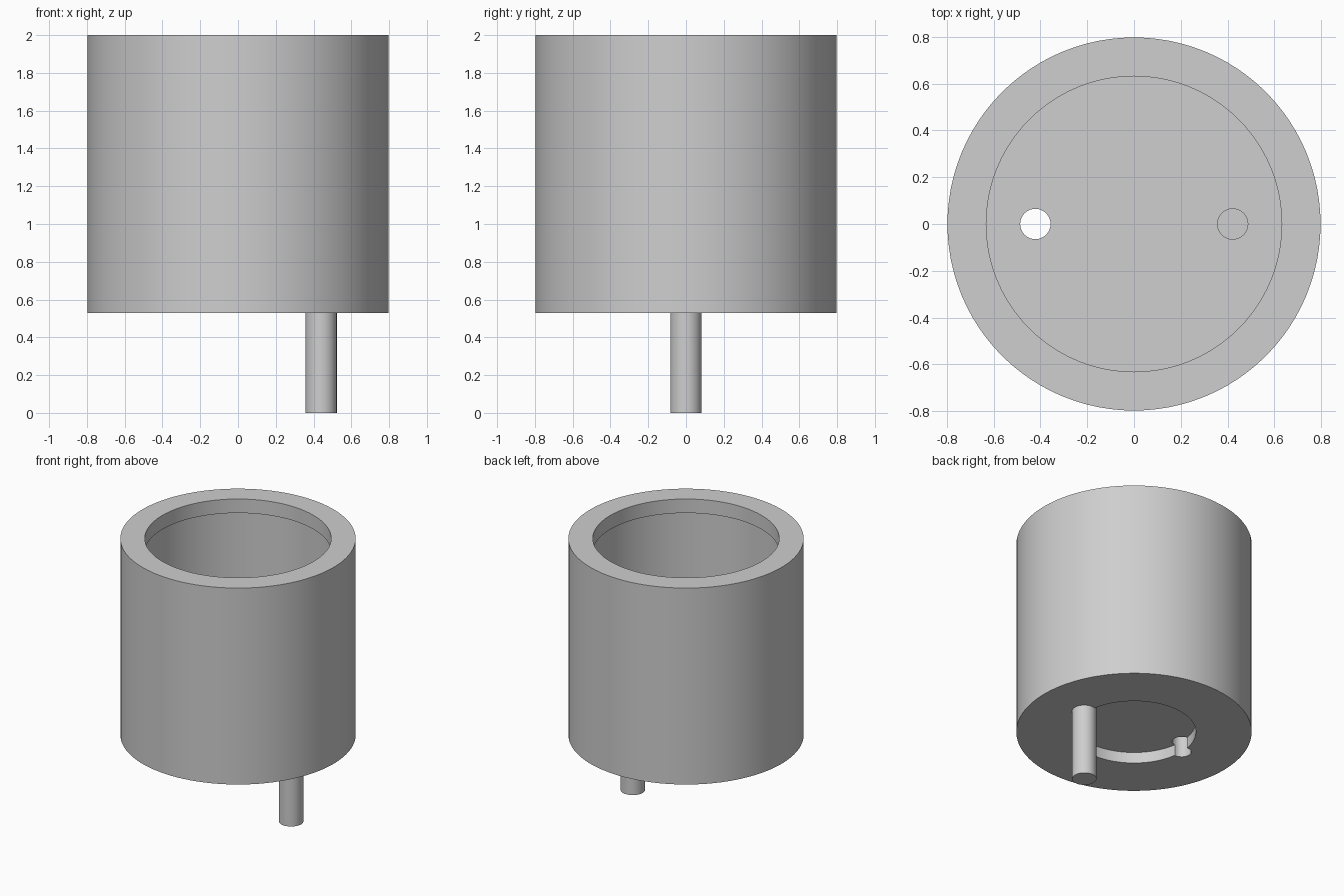
import bpy, bmesh, math

if "Cube" in bpy.data.objects:
    bpy.data.objects.remove(bpy.data.objects["Cube"])

grey = bpy.data.materials.new("light_grey")
grey.diffuse_color = (0.62, 0.62, 0.62, 1)
grey.use_nodes = True
grey.node_tree.nodes["Principled BSDF"].inputs["Base Color"].default_value = grey.diffuse_color


def lathe(name, profile, steps):
    """Revolve an (r, z) profile that starts and ends on the z axis."""
    bm = bmesh.new()
    vs = [bm.verts.new((r, 0, z)) for r, z in profile]
    es = [bm.edges.new(p) for p in zip(vs, vs[1:])]
    bmesh.ops.spin(bm, geom=vs + es, cent=(0, 0, 0), axis=(0, 0, 1),
                   angle=math.tau, steps=steps)
    bmesh.ops.remove_doubles(bm, verts=bm.verts[:], dist=1e-4)
    bmesh.ops.recalc_face_normals(bm, faces=bm.faces[:])
    me = bpy.data.meshes.new(name)
    bm.to_mesh(me)
    bm.free()
    me.materials.append(grey)
    ob = bpy.data.objects.new(name, me)
    bpy.context.collection.objects.link(ob)
    return ob


def rod(name, x, r, z0, z1, steps=32):
    ob = lathe(name, [(0, z0), (r, z0), (r, z1), (0, z1)], steps)
    ob.location.x = x
    return ob


def smooth(ob):
    bpy.ops.object.select_all(action='DESELECT')
    ob.select_set(True)
    bpy.context.view_layer.objects.active = ob
    bpy.ops.object.shade_smooth_by_angle(angle=math.radians(30))


# Hollow cup: recessed underside, outer wall, thick rim lip, cavity and floor
cup = lathe("cup_body", [
    (0, 0.612), (0.42, 0.612), (0.42, 0.53), (0.798, 0.53), (0.798, 2.0),
    (0.632, 2.0), (0.632, 1.895), (0.70, 1.895), (0.70, 0.70), (0, 0.70)], 96)

# Two round holes through the floor
for side in (-1, 1):
    cutter = rod("hole_cutter", side * 0.422, 0.065, 0.4, 0.9)
    cutter.hide_render = True
    mod = cup.modifiers.new("hole", 'BOOLEAN')
    mod.operation = 'DIFFERENCE'
    mod.solver = 'EXACT'
    mod.object = cutter
    bpy.context.view_layer.objects.active = cup
    bpy.ops.object.modifier_apply(modifier=mod.name)
    bpy.data.objects.remove(cutter)

# Pin that plugs the right-hand hole from below
pin = rod("drain_pin", 0.44, 0.083, 0.0, 0.65)

for ob in (cup, pin):
    smooth(ob)
